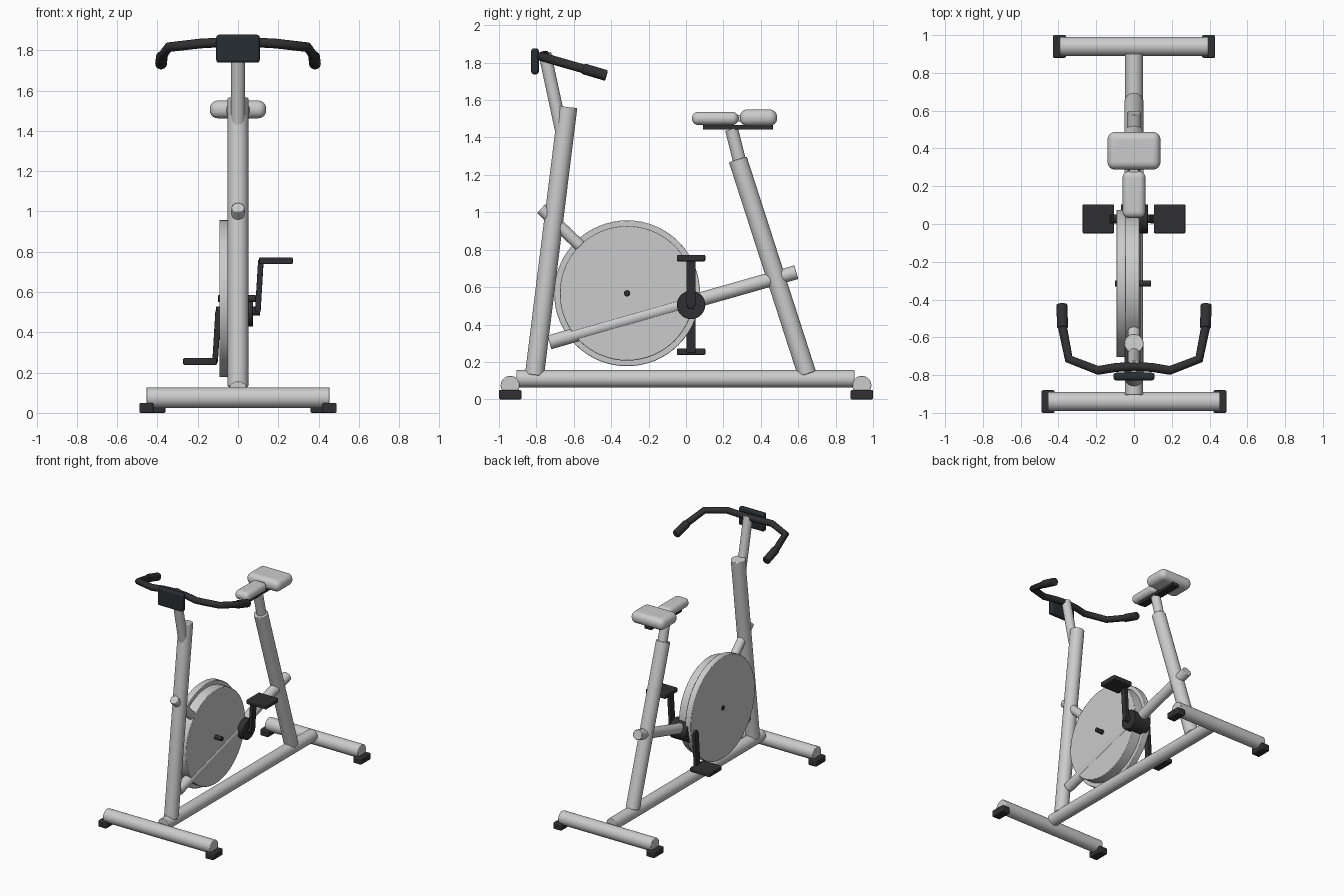
import bpy
from mathutils import Vector

if "Cube" in bpy.data.objects:
    bpy.data.objects.remove(bpy.data.objects["Cube"])


def material(name, rgb):
    m = bpy.data.materials.new(name)
    m.diffuse_color = (*rgb, 1)
    m.use_nodes = True
    m.node_tree.nodes["Principled BSDF"].inputs["Base Color"].default_value = m.diffuse_color
    return m


DARK = material("dark_plastic", (0.03, 0.03, 0.032))
SCREEN = material("screen_plastic", (0.02, 0.027, 0.032))


def finish(name, mat=None, bevel=0, segments=3):
    o = bpy.context.object
    o.name = name
    if mat:
        o.data.materials.append(mat)
    if bevel:
        b = o.modifiers.new("bevel", "BEVEL")
        b.width, b.segments = bevel, segments
    bpy.ops.object.shade_smooth_by_angle()
    return o


def tube(name, a, b, r, mat=None, verts=32, bevel=0.004):
    a, b = Vector(a), Vector(b)
    d = b - a
    bpy.ops.mesh.primitive_cylinder_add(
        vertices=verts, radius=r, depth=d.length, location=(a + b) / 2,
        rotation=d.to_track_quat('Z', 'Y').to_euler())
    return finish(name, mat, bevel, 2)


def box(name, lo, hi, mat=None, bevel=0.008, segments=3):
    lo, hi = Vector(lo), Vector(hi)
    bpy.ops.mesh.primitive_cube_add(size=1, location=(lo + hi) / 2)
    o = bpy.context.object
    o.scale = hi - lo
    bpy.ops.object.transform_apply(location=False, rotation=False, scale=True)
    return finish(name, mat, bevel, segments)


# Base: cross feet with end pads, joined by the long beam
for name, y, half in (("front", -0.94, 0.455), ("rear", 0.94, 0.395)):
    tube(name + "_foot_bar", (-half, y, 0.075), (half, y, 0.075), 0.051)
    for side, s in (("left", -1), ("right", 1)):
        x0, x1 = sorted((s * (half - 0.035), s * (half + 0.035)))
        box(f"{name}_{side}_foot_pad", (x0, y - 0.06, 0), (x1, y + 0.06, 0.05), DARK)
tube("base_beam", (0, -0.905, 0.11), (0, 0.9, 0.11), 0.047)

# Frame posts and sloping brace
tube("front_post", (0, -0.81, 0.13), (0, -0.632, 1.563), 0.051)
tube("seat_tube", (0, 0.647, 0.135), (0, 0.277, 1.283), 0.05)
tube("seat_post", (0, 0.31, 1.18), (0, 0.243, 1.445), 0.035)
tube("crank_brace", (0, -0.73, 0.305), (0, 0.59, 0.68), 0.038)
tube("tension_tube", (0, -0.775, 1.02), (0, -0.565, 0.82), 0.032)

# Flywheel: wide rim disc and smaller disc on the right
wy, wz = -0.315, 0.567
tube("flywheel_rim", (-0.093, wy, wz), (-0.045, wy, wz), 0.39, verts=64)
tube("flywheel_disc", (-0.05, wy, wz), (0.03, wy, wz), 0.36, verts=64)
tube("flywheel_axle", (-0.1, wy, wz), (0.09, wy, wz), 0.017, DARK, 16)

# Cranks and pedals, one up and one down
cy, cz = 0.027, 0.505
tube("crank_hub", (-0.07, cy, cz), (0.075, cy, cz), 0.076, DARK)
tube("crank_axle", (-0.11, cy, cz), (0.11, cy, cz), 0.022, DARK, 20)
for side, s in (("left", -1), ("right", 1)):
    arm = box(side + "_crank_arm", (-0.014, -0.024, -0.13), (0.014, 0.024, 0.13), DARK, 0.005)
    arm.location = (s * 0.106, cy, cz + s * 0.125)
    arm.rotation_euler.y = 0.06
    x0, x1 = sorted((s * 0.105, s * 0.272))
    pz = cz + s * 0.25
    box(side + "_pedal", (x0, cy - 0.076, pz - 0.017), (x1, cy + 0.076, pz + 0.017), DARK, 0.006)

# Saddle: wide rear cushion, narrow nose and support rail
box("seat_rear", (-0.14, 0.288, 1.462), (0.14, 0.487, 1.55), None, 0.04, 6)
box("seat_nose", (-0.06, 0.032, 1.467), (0.06, 0.28, 1.537), None, 0.033, 6)
box("seat_joint", (-0.025, 0.26, 1.485), (0.025, 0.31, 1.52))
box("seat_rail", (-0.03, 0.09, 1.442), (0.03, 0.465, 1.468), DARK, 0.004)

# Handlebar stem and display
tube("handlebar_stem", (0, -0.665, 1.43), (0, -0.755, 1.85), 0.034)
box("display", (-0.108, -0.828, 1.738), (0.108, -0.787, 1.877), SCREEN, 0.014)

# Handlebar swept back on both sides with thicker grips
half = [(0.1, -0.76, 1.838), (0.19, -0.775, 1.833),
        (0.345, -0.715, 1.815), (0.38, -0.54, 1.765)]
points = [(-x, y, z) for x, y, z in reversed(half)] + [(0, -0.753, 1.84)] + half
curve = bpy.data.curves.new("handlebar", 'CURVE')
curve.dimensions = '3D'
curve.bevel_depth, curve.bevel_resolution = 0.024, 5
curve.use_fill_caps = True
spline = curve.splines.new('POLY')
spline.points.add(len(points) - 1)
for p, co in zip(spline.points, points):
    p.co = (*co, 1)
    p.radius = 1
curve.materials.append(DARK)
bpy.context.collection.objects.link(bpy.data.objects.new("handlebar", curve))
for side, s in (("left", -1), ("right", 1)):
    tube(side + "_grip", (s * 0.378, -0.55, 1.768), (s * 0.382, -0.425, 1.731), 0.029, DARK, 24, 0.006)
